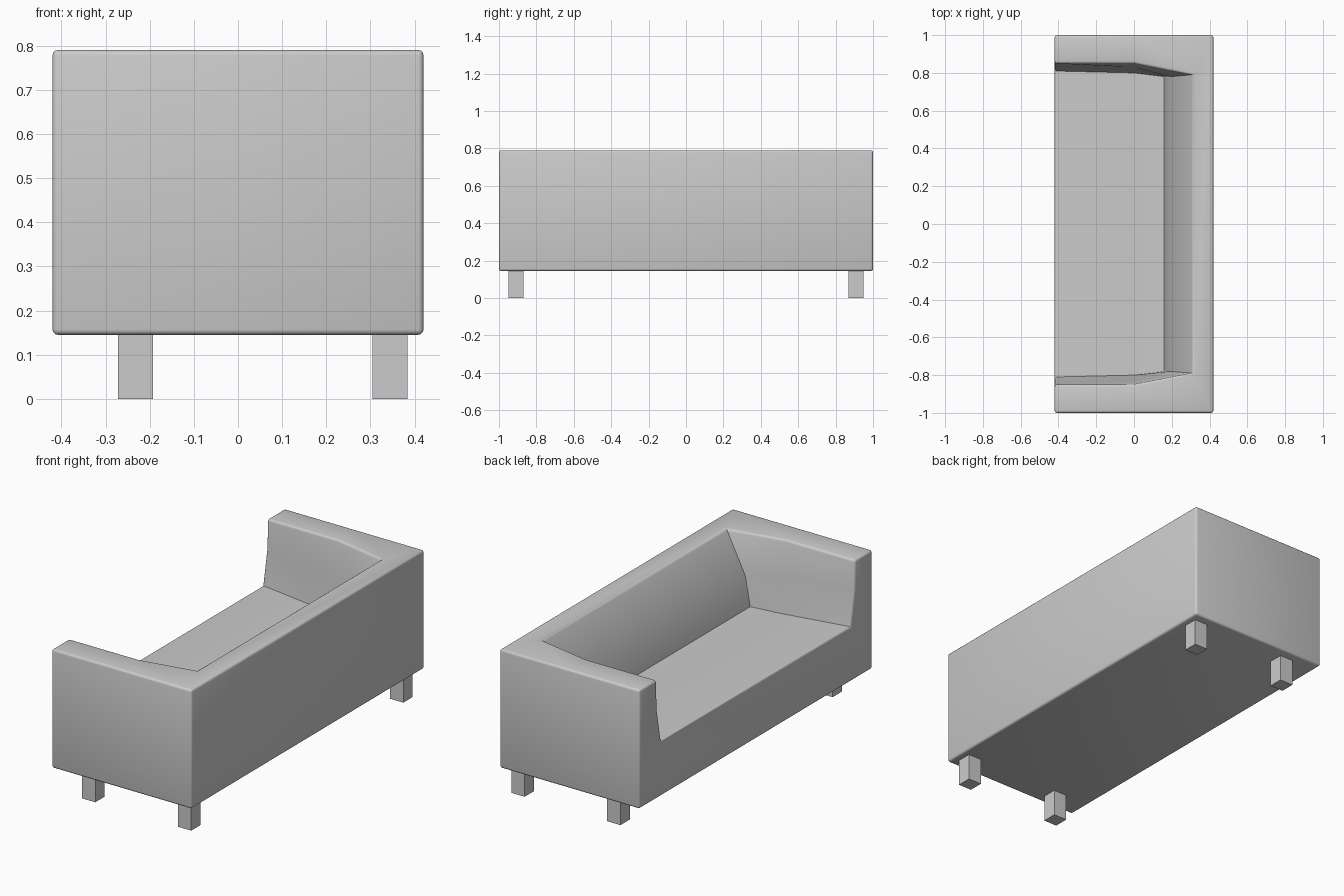
import bpy, bmesh, math
from mathutils import Matrix, Vector

cube = bpy.data.objects.get("Cube")
if cube:
    bpy.data.objects.remove(cube, do_unlink=True)

fabric = bpy.data.materials.new("light_grey")
fabric.use_nodes = True
GREY = (0.6, 0.6, 0.6, 1)
fabric.diffuse_color = GREY
fabric.node_tree.nodes["Principled BSDF"].inputs["Base Color"].default_value = GREY


def add_object(name, bm):
    bmesh.ops.recalc_face_normals(bm, faces=bm.faces)
    mesh = bpy.data.meshes.new(name)
    bm.to_mesh(mesh)
    bm.free()
    mesh.materials.append(fabric)
    obj = bpy.data.objects.new(name, mesh)
    bpy.context.collection.objects.link(obj)
    return obj


# Sofa body: U-shaped rings from the base, over the arms, down to the seat
FRONT, BACK, BASE, TOP = -0.42, 0.42, 0.145, 0.79
half_rings = [
    [(FRONT, 1, BASE), (0, 1, BASE), (BACK, 1, BASE)],
    [(FRONT, 1, TOP), (0, 1, TOP), (BACK, 1, TOP)],
    [(FRONT, 0.85, TOP), (0, 0.85, TOP), (0.31, 0.79, TOP)],
    [(FRONT, 0.845, 0.63), (0, 0.83, 0.6), (0.19, 0.78, 0.57)],
    [(FRONT, 0.81, 0.445), (0, 0.80, 0.41), (0.16, 0.78, 0.41)],
]
bm = bmesh.new()
rings = []
for half in half_rings:
    full = half + [(x, -y, z) for x, y, z in reversed(half)]
    rings.append([bm.verts.new(p) for p in full])
for lower, upper in zip(rings, rings[1:]):
    for i in range(len(lower) - 1):
        bm.faces.new((lower[i], lower[i + 1], upper[i + 1], upper[i]))

# Seat, underside and open front
seat = rings[-1]
bm.faces.new((seat[0], seat[1], seat[4], seat[5]))
bm.faces.new((seat[1], seat[2], seat[3], seat[4]))
bm.faces.new(rings[0])
bm.faces.new([r[0] for r in rings] + [r[-1] for r in reversed(rings)])
bmesh.ops.recalc_face_normals(bm, faces=bm.faces)

# Round the outward-facing edges only, keeping the inner creases crisp
convex = [e for e in bm.edges if e.calc_face_angle_signed() > 0.6]
bmesh.ops.bevel(bm, geom=convex, offset=0.012, segments=3, profile=0.5,
                affect='EDGES', clamp_overlap=True)
body = add_object("sofa_body", bm)
bpy.ops.object.select_all(action='DESELECT')
body.select_set(True)
bpy.context.view_layer.objects.active = body
bpy.ops.object.shade_smooth_by_angle(angle=math.radians(38))

# Four square legs
for depth, x in (("front", -0.232), ("back", 0.344)):
    for side, y in (("left", 0.91), ("right", -0.91)):
        bm = bmesh.new()
        size = Matrix.Diagonal((0.08, 0.08, BASE + 0.005, 1))
        place = Matrix.Translation(Vector((x, y, (BASE + 0.005) / 2)))
        bmesh.ops.create_cube(bm, size=1, matrix=place @ size)
        add_object(f"{depth}_{side}_leg", bm)
